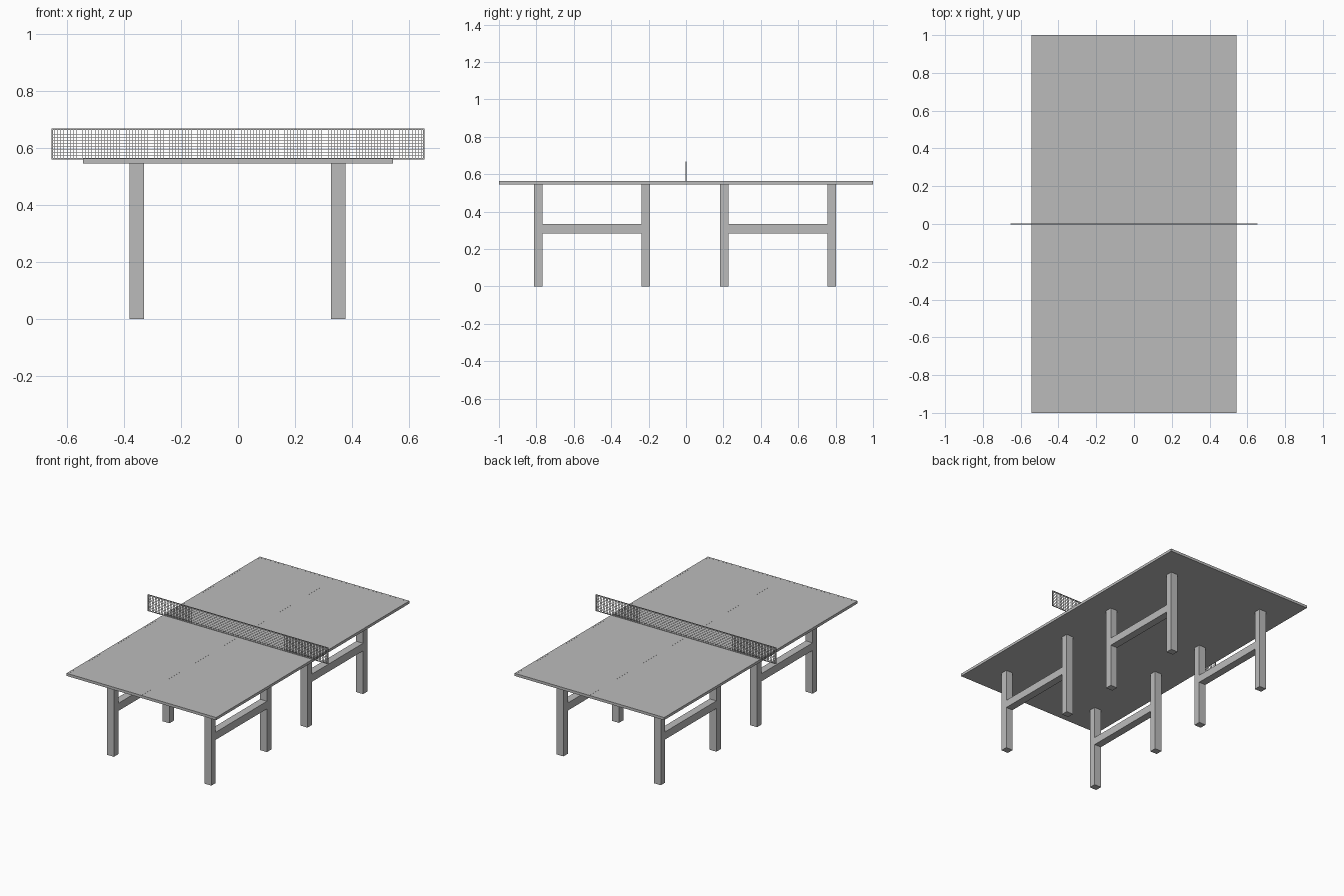
import bpy
import bmesh
from mathutils import Matrix

if "Cube" in bpy.data.objects:
    bpy.data.objects.remove(bpy.data.objects["Cube"], do_unlink=True)

grey = bpy.data.materials.new("plain_grey")
grey.use_nodes = True
grey.diffuse_color = (0.5, 0.5, 0.5, 1)
grey.node_tree.nodes["Principled BSDF"].inputs["Base Color"].default_value = (0.5, 0.5, 0.5, 1)


def add_boxes(name, boxes):
    """One object made of boxes, each given as (centre, size)."""
    bm = bmesh.new()
    for centre, size in boxes:
        matrix = Matrix.Translation(centre) @ Matrix.Diagonal((*size, 1))
        bmesh.ops.create_cube(bm, size=1, matrix=matrix)
    mesh = bpy.data.meshes.new(name)
    bm.to_mesh(mesh)
    bm.free()
    mesh.materials.append(grey)
    obj = bpy.data.objects.new(name, mesh)
    bpy.context.collection.objects.link(obj)
    return obj


WIDTH, LENGTH = 1.084, 2.0
BOTTOM, TOP = 0.545, 0.562

# Table top
add_boxes("table_top", [((0, 0, (BOTTOM + TOP) / 2), (WIDTH, LENGTH, TOP - BOTTOM))])

# Thin marking lines along the edges and down the middle
LINE, FILM = 0.012, 0.0006
lines = [((0, 0, TOP), (0.003, LENGTH - 2 * LINE, FILM))]
for s in (-1, 1):
    lines.append(((s * (WIDTH - LINE) / 2, 0, TOP), (LINE, LENGTH, FILM)))
    lines.append(((0, s * (LENGTH - LINE) / 2, TOP), (WIDTH - 2 * LINE, LINE, FILM)))
add_boxes("marking_lines", lines)

# Four leg frames: two posts joined by a rail
LEG_X, LEG_Y = 0.05, 0.045
for side, x in (("right", -0.355), ("left", 0.351)):
    for end, near, far in (("front", -0.215, -0.79), ("back", 0.205, 0.78)):
        for spot, y in (("inner", near), ("outer", far)):
            add_boxes(f"{end}_{side}_{spot}_leg",
                      [((x, y, BOTTOM / 2), (LEG_X, LEG_Y, BOTTOM))])
        add_boxes(f"{end}_{side}_rail",
                  [((x, (near + far) / 2, 0.308), (LEG_X, abs(far - near) - LEG_Y, 0.05))])

# Net: fine crossing strands inside a frame
NET_HALF, NET_LOW, NET_HIGH = 0.653, 0.562, 0.668
NET_MID, NET_TALL = (NET_LOW + NET_HIGH) / 2, NET_HIGH - NET_LOW
COLUMNS, ROWS, STRAND = 120, 10, 0.0016
strands = []
for i in range(1, COLUMNS):
    x = -NET_HALF + 2 * NET_HALF * i / COLUMNS
    strands.append(((x, 0, NET_MID), (STRAND, STRAND, NET_TALL)))
for j in range(1, ROWS):
    z = NET_LOW + NET_TALL * j / ROWS
    strands.append(((0, 0, z), (2 * NET_HALF, STRAND, STRAND)))
add_boxes("net_mesh", strands)

BORDER, DEPTH = 0.005, 0.004
add_boxes("net_top_band", [((0, 0, NET_HIGH - BORDER / 2), (2 * NET_HALF, DEPTH, BORDER))])
add_boxes("net_bottom_cord", [((0, 0, NET_LOW), (2 * NET_HALF, DEPTH, BORDER))])
for side, s in (("right", -1), ("left", 1)):
    add_boxes(f"net_{side}_post",
              [((s * (NET_HALF - BORDER / 2), 0, NET_MID), (BORDER, DEPTH, NET_TALL))])
